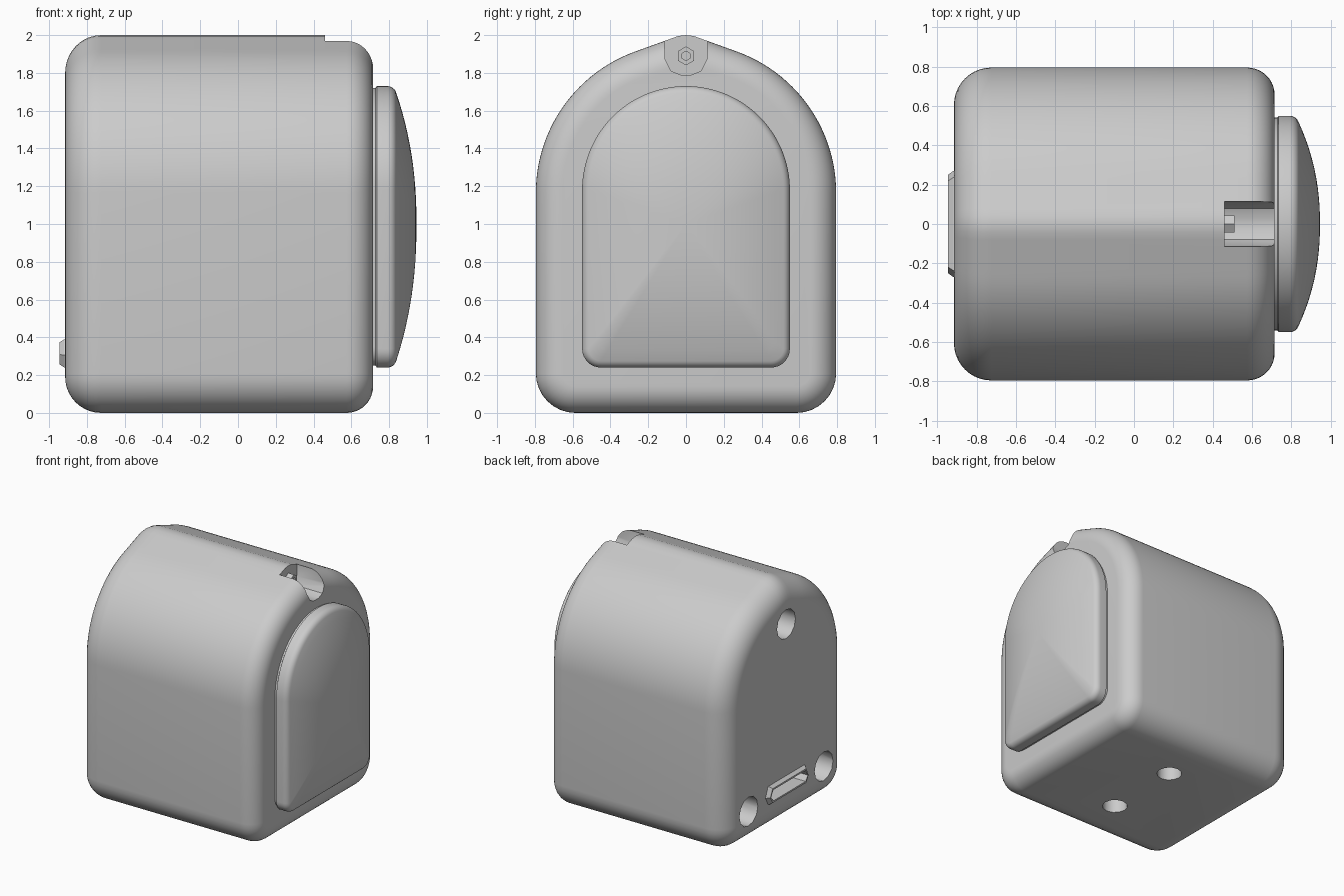
import bpy
import bmesh
from math import sin, cos, pi, radians
from mathutils import Matrix, Vector

if "Cube" in bpy.data.objects:
    bpy.data.objects.remove(bpy.data.objects["Cube"], do_unlink=True)

grey = bpy.data.materials.new("plain_grey")
grey.use_nodes = True
GREY = (0.6, 0.6, 0.6, 1)
grey.diffuse_color = GREY
grey.node_tree.nodes["Principled BSDF"].inputs["Base Color"].default_value = GREY


def make(name, bm):
    bmesh.ops.recalc_face_normals(bm, faces=bm.faces)
    mesh = bpy.data.meshes.new(name)
    bm.to_mesh(mesh)
    bm.free()
    mesh.materials.append(grey)
    obj = bpy.data.objects.new(name, mesh)
    bpy.context.collection.objects.link(obj)
    return obj


def loft(name, rings):
    """Skin a stack of matching closed rings and cap both ends."""
    bm = bmesh.new()
    loops = [[bm.verts.new(p) for p in ring] for ring in rings]
    n = len(loops[0])
    for a, b in zip(loops, loops[1:]):
        for i in range(n):
            j = (i + 1) % n
            bm.faces.new((a[i], a[j], b[j], b[i]))
    bm.faces.new(loops[0])
    bm.faces.new(loops[-1])
    return make(name, bm)


def arch(x, half, base, spring, corner, inset=0, ridge=0):
    """Arched doorway outline in the plane at x; ridge is the half angle of a peaked top."""
    r = half - inset
    c = max(corner - inset, 0.015)
    pts = []
    for i in range(65):
        a = -pi / 2 + pi * i / 64
        rho = r
        if abs(a) < ridge:
            rho = min(r / cos(ridge - abs(a)), r * 1.05)
        pts.append((x, rho * sin(a), spring + rho * cos(a)))
    for side in (1, -1):
        for i in range(9):
            a = pi / 2 * (i / 8 if side > 0 else 1 - i / 8)
            pts.append((x, side * (r - c + c * cos(a)), base + inset + c - c * sin(a)))
    return pts


def prism(name, yz, x0, x1):
    return loft(name, [[(x, y, z) for y, z in yz] for x in (x0, x1)])


def cylinder(name, centre, radius, depth, axis, sides):
    bm = bmesh.new()
    turn = Vector(axis).to_track_quat('Z', 'Y').to_matrix().to_4x4()
    bmesh.ops.create_cone(bm, cap_ends=True, segments=sides, radius1=radius, radius2=radius,
                          depth=depth, matrix=Matrix.Translation(centre) @ turn)
    return make(name, bm)


def activate(obj):
    bpy.ops.object.select_all(action='DESELECT')
    obj.select_set(True)
    bpy.context.view_layer.objects.active = obj


def cut(obj, cutters):
    activate(obj)
    for c in cutters:
        c.hide_render = True
        mod = obj.modifiers.new("cut", 'BOOLEAN')
        mod.operation = 'DIFFERENCE'
        mod.solver = 'EXACT'
        mod.object = c
        bpy.ops.object.modifier_apply(modifier=mod.name)
        bpy.data.objects.remove(c, do_unlink=True)


def smooth(obj, angle=32):
    activate(obj)
    bpy.ops.object.shade_smooth_by_angle(angle=radians(angle))


# Main housing: peaked arch with rounded ends
LEFT, RIGHT = -0.915, 0.715
rings = []
for end, radius, sign in ((LEFT, 0.19, 1), (RIGHT, 0.14, -1)):
    part = []
    for i in range(11):
        a = pi / 2 * i / 10
        part.append(arch(end + sign * radius * (1 - sin(a)), 0.795, 0, 1.165, 0.21,
                         radius * (1 - cos(a)), radians(19.8)))
    # each end runs from its flat cap inward, or the reverse
    part.reverse()
    rings += part if sign > 0 else part[::-1]
housing = loft("housing", rings)

# Openings: top notch, end-face holes, connector slot, underside holes
notch = [(-0.12, 2.1), (-0.11, 1.87), (-0.08, 1.81), (-0.03, 1.79)]
notch += [(-y, z) for y, z in reversed(notch)]
slot = [(-0.21, 0.27), (0.21, 0.27), (0.24, 0.31), (0.21, 0.36), (-0.21, 0.36), (-0.24, 0.31)]
cutters = [prism("notch_cutter", notch, 0.46, 0.9), prism("slot_cutter", slot, -1.1, -0.78)]
for y, z in ((0, 1.64), (0.49, 0.28), (-0.49, 0.28)):
    cutters.append(cylinder("end_hole_cutter", (LEFT, y, z), 0.12, 0.4, (1, 0, 0), 12))
for y in (-0.32, 0.32):
    cutters.append(cylinder("base_hole_cutter", (-0.08, y, 0), 0.095, 0.4, (0, 0, 1), 12))
cut(housing, cutters)
smooth(housing)

# Raised rim around the connector slot
rim = loft("connector_rim", [
    [(x, y * k, 0.315 + (z - 0.315) * h) for y, z in slot]
    for x, k, h in ((-0.90, 1.14, 1.7), (-0.92, 1.12, 1.65), (-0.945, 1.04, 1.3))])
cut(rim, [prism("rim_cutter", slot, -1.1, -0.78)])

# Screw inside the top notch
screw = cylinder("notch_screw", (0.48, 0, 1.89), 0.05, 0.06, (1, 0, 0), 6)
cut(screw, [cylinder("socket_cutter", (0.52, 0, 1.89), 0.025, 0.06, (1, 0, 0), 6)])

# Thin collar between housing and lens pad
collar = loft("pad_collar", [arch(x, 0.54, 0.25, 1.18, 0.10) for x in (0.69, 0.75)])
smooth(collar)

# Domed pad: straight rim, rounded shoulder, shallow dome
PAD = (0.55, 0.24, 1.18, 0.10)
pad_rings = [arch(0.727, *PAD, inset=0.012), arch(0.735, *PAD)]
for i in range(7):
    a = pi / 2 * i / 6 * 0.8
    pad_rings.append(arch(0.79 + 0.05 * sin(a), *PAD, inset=0.05 * (1 - cos(a))))
edge = pad_rings[-1]
start = edge[0][0]
for i in range(1, 13):
    t = 1 - i / 12.5
    x = start + (0.945 - start) * (1 - t ** 2.2)
    pad_rings.append([(x, y * t, 1.0 + (z - 1.0) * t) for _, y, z in edge])
smooth(loft("domed_pad", pad_rings), 40)
